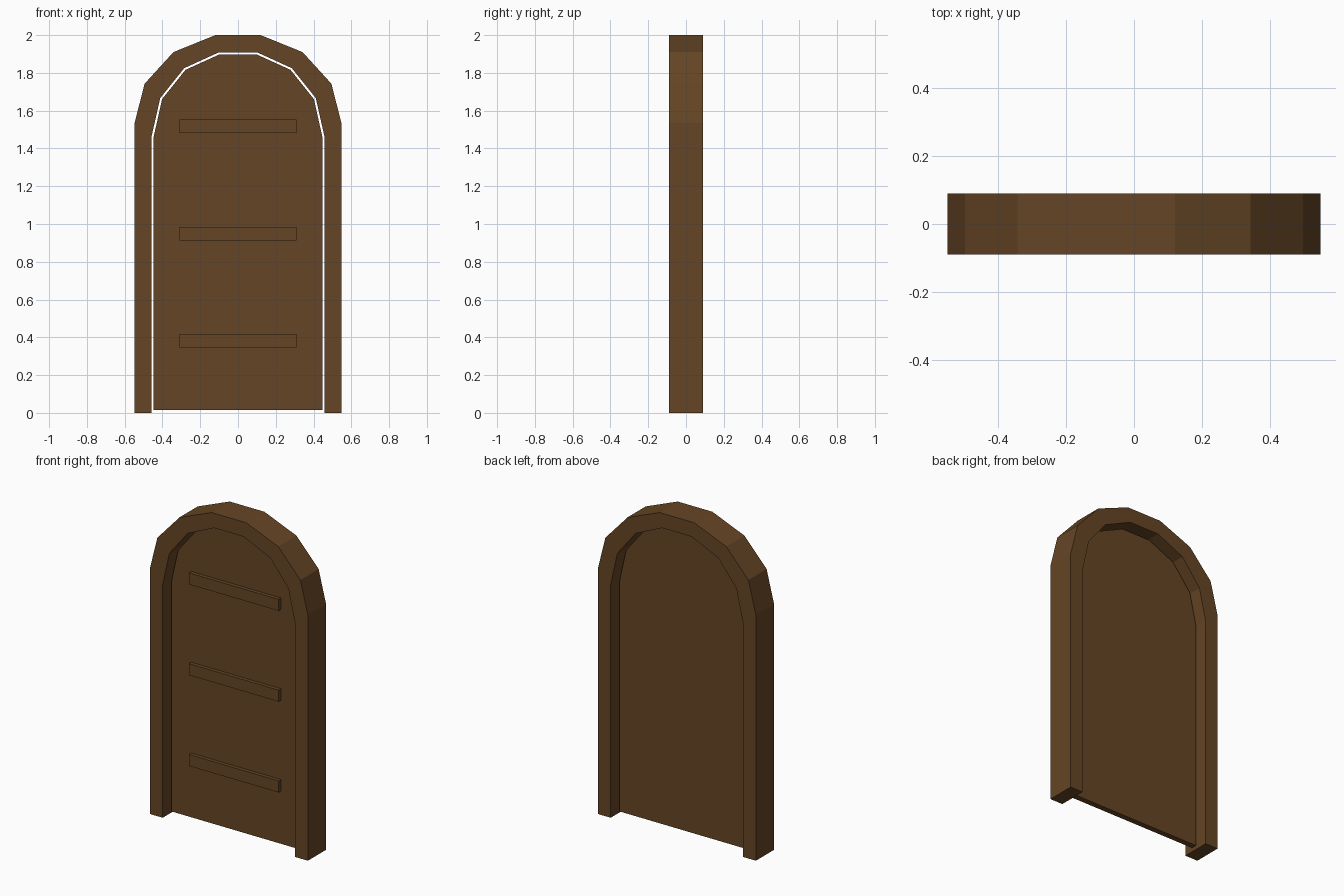
import bpy
import bmesh

if "Cube" in bpy.data.objects:
    bpy.data.objects.remove(bpy.data.objects["Cube"])

wood = bpy.data.materials.new("brown_wood")
wood.diffuse_color = (0.130, 0.060, 0.018, 1.0)
wood.use_nodes = True
wood.node_tree.nodes["Principled BSDF"].inputs["Base Color"].default_value = wood.diffuse_color


def extrude_outline(name, outline, y_front, y_back):
    """Solid prism from an (x, z) outline, extruded along y."""
    bm = bmesh.new()
    face = bm.faces.new([bm.verts.new((x, y_front, z)) for x, z in outline])
    moved = bmesh.ops.extrude_face_region(bm, geom=[face])["geom"]
    verts = [v for v in moved if isinstance(v, bmesh.types.BMVert)]
    bmesh.ops.translate(bm, verts=verts, vec=(0, y_back - y_front, 0))
    bmesh.ops.recalc_face_normals(bm, faces=bm.faces)
    mesh = bpy.data.meshes.new(name)
    bm.to_mesh(mesh)
    bm.free()
    mesh.materials.append(wood)
    obj = bpy.data.objects.new(name, mesh)
    bpy.context.collection.objects.link(obj)
    return obj


def arch(half, bottom):
    """Full arch line, left foot to right foot, from its right half (top down)."""
    right = half + [(half[-1][0], bottom)]
    return [(-x, z) for x, z in reversed(right)] + right


# Right halves of the arch lines, from crown to springing point
outer = [(0.12, 2.0), (0.342, 1.91), (0.495, 1.742), (0.547, 1.535)]
inner = [(0.103, 1.908), (0.285, 1.825), (0.412, 1.666), (0.458, 1.462)]
leaf = [(0.100, 1.897), (0.278, 1.816), (0.402, 1.661), (0.447, 1.459)]

# Door frame: open arch with two legs
extrude_outline("door_frame", arch(outer, 0) + arch(inner, 0)[::-1], -0.09, 0.09)

# Door panel: thin leaf set in the middle of the frame
extrude_outline("door_panel", arch(leaf, 0.015), -0.018, 0.018)

# Three cross bars on the front of the panel
for i, z in enumerate((0.381, 0.949, 1.517)):
    bar = [(-0.31, z - 0.036), (0.31, z - 0.036), (0.31, z + 0.036), (-0.31, z + 0.036)]
    extrude_outline(f"cross_bar_{i + 1}", bar, -0.041, -0.015)
